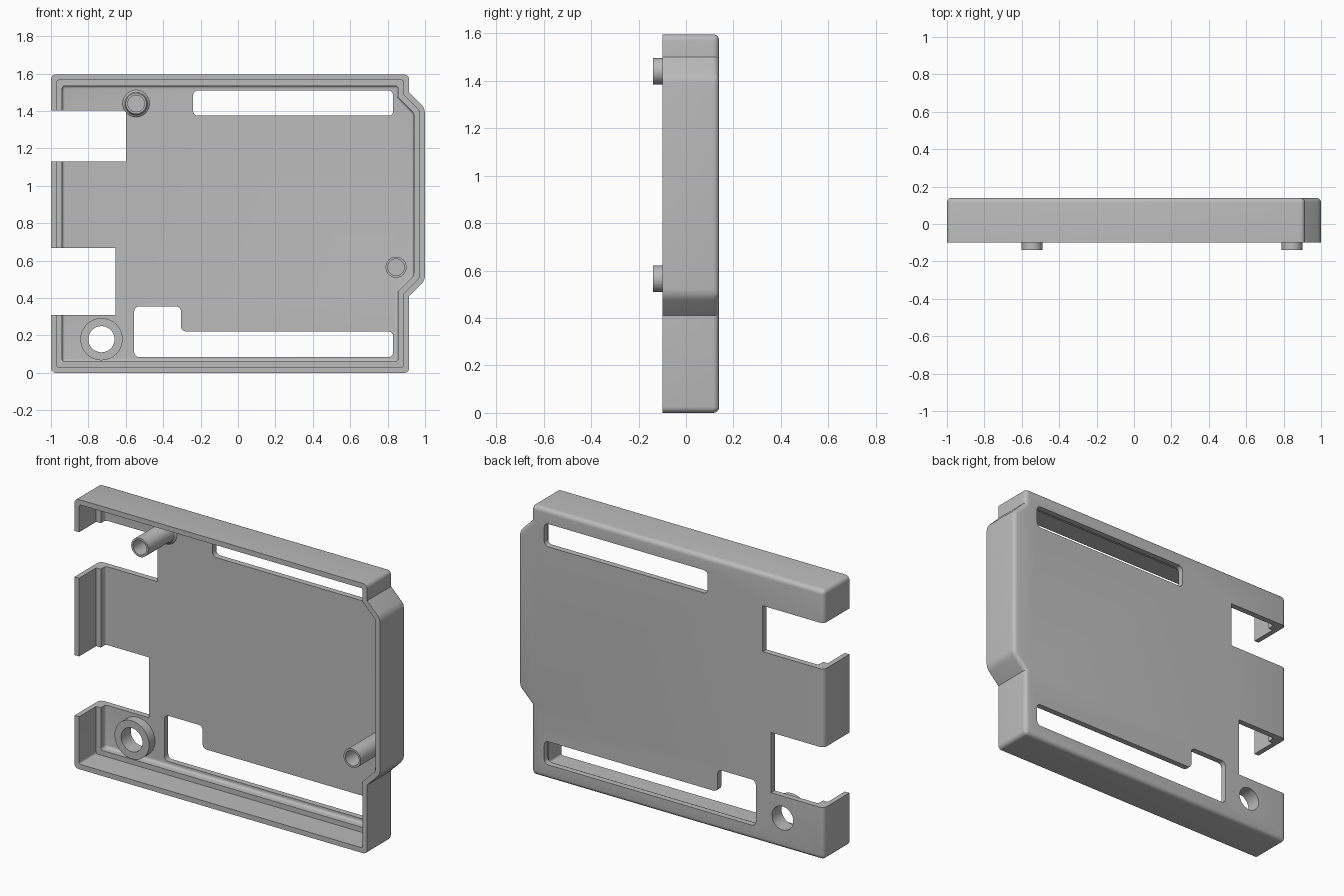
import bpy, bmesh, math
from mathutils import Matrix, Vector

if "Cube" in bpy.data.objects:
    bpy.data.objects.remove(bpy.data.objects["Cube"], do_unlink=True)

grey = bpy.data.materials.new("plain grey")
grey.use_nodes = True
grey.diffuse_color = (0.5, 0.5, 0.5, 1)
grey.node_tree.nodes["Principled BSDF"].inputs["Base Color"].default_value = (0.5, 0.5, 0.5, 1)

FRONT, BACK, FLOOR, LEDGE = -0.10, 0.14, 0.105, 0.06


def finish(name, bm):
    bmesh.ops.recalc_face_normals(bm, faces=bm.faces)
    mesh = bpy.data.meshes.new(name)
    bm.to_mesh(mesh)
    bm.free()
    mesh.materials.append(grey)
    ob = bpy.data.objects.new(name, mesh)
    bpy.context.collection.objects.link(ob)
    return ob


def prism(name, pts, y0, y1, corner=0.0, back_round=False, inner_corners=False):
    """Extrude a counter-clockwise (x, z) outline in y and round its edges."""
    bm = bmesh.new()
    a = [bm.verts.new((x, y0, z)) for x, z in pts]
    b = [bm.verts.new((x, y1, z)) for x, z in pts]
    bm.faces.new(a)
    bm.faces.new(b)
    edges, n = [], len(pts)
    for i in range(n):
        j = (i + 1) % n
        bm.faces.new((a[i], a[j], b[j], b[i]))
    for i in range(n):
        p, q, r = (Vector(pts[k % n]) for k in (i - 1, i, i + 1))
        convex = (q - p).cross(r - q) > 0
        if convex or inner_corners:
            edges.append(bm.edges.get((a[i], b[i])))
        if back_round:
            edges.append(bm.edges.get((b[i], b[(i + 1) % n])))
    bmesh.ops.recalc_face_normals(bm, faces=bm.faces)
    if corner:
        bmesh.ops.bevel(bm, geom=edges, offset=corner, segments=5,
                        profile=0.5, affect='EDGES', clamp_overlap=True)
    return finish(name, bm)


def lathe(name, cx, cz, profile):
    """Revolve a closed (radius, y) profile about an axis along y."""
    bm = bmesh.new()
    verts = [bm.verts.new((cx + r, y, cz)) for r, y in profile]
    edges = [bm.edges.new((verts[i - 1], verts[i])) for i in range(len(verts))]
    bmesh.ops.spin(bm, geom=verts + edges, cent=(cx, 0, cz), axis=(0, 1, 0),
                   angle=math.tau, steps=40, use_duplicate=False)
    bmesh.ops.remove_doubles(bm, verts=bm.verts, dist=0.0001)
    return finish(name, bm)


def rect(x0, x1, z0, z1):
    return [(x0, z0), (x1, z0), (x1, z1), (x0, z1)]


def outline(d):
    """Case outline moved inward by d; the right side has a stepped bulge."""
    s = d * math.tan(math.pi / 8)
    return [(-1 + d, d), (0.915 - d, d), (0.915 - d, 0.41 + s), (1 - d, 0.495 + s),
            (1 - d, 1.415 - s), (0.915 - d, 1.5 - s), (0.915 - d, 1.595 - d),
            (-1 + d, 1.595 - d)]


def smooth(ob):
    bpy.ops.object.select_all(action='DESELECT')
    ob.select_set(True)
    bpy.context.view_layer.objects.active = ob
    bpy.ops.object.shade_smooth_by_angle(angle=math.radians(30))


# Shell
shell = prism("case_shell", outline(0), FRONT, BACK, 0.026, back_round=True)

# Stepped cavity, wall openings, floor slots and round hole
hole = (-0.73, 0.18)
slot_shape = [(-0.555, 0.085), (0.83, 0.085), (0.83, 0.222), (-0.305, 0.222),
              (-0.305, 0.355), (-0.555, 0.355)]
cutters = [
    prism("rim_pocket", outline(0.03), -0.3, LEDGE, 0.012),
    prism("floor_pocket", outline(0.06), -0.3, FLOOR, 0.015, back_round=True),
    prism("upper_port", rect(-1.2, -0.60, 1.13, 1.402), -0.3, 0.3),
    prism("lower_port", rect(-1.2, -0.655, 0.31, 0.667), -0.3, 0.3),
    prism("upper_slot", rect(-0.24, 0.83, 1.375, 1.51), -0.3, 0.3, 0.026),
    prism("lower_slot", slot_shape, -0.3, 0.3, 0.026, inner_corners=True),
    lathe("round_hole", *hole, [(0, -0.3), (0.07, -0.3), (0.07, 0.3), (0, 0.3)]),
]
bpy.context.view_layer.objects.active = shell
for cutter in cutters:
    cutter.hide_render = True
    mod = shell.modifiers.new(cutter.name, 'BOOLEAN')
    mod.operation = 'DIFFERENCE'
    mod.solver = 'EXACT'
    mod.object = cutter
    bpy.ops.object.modifier_apply(modifier=mod.name)
for cutter in cutters:
    bpy.data.objects.remove(cutter, do_unlink=True)
smooth(shell)

# Collar around the round hole
smooth(lathe("hole_collar", *hole, [(0.07, 0.05), (0.113, 0.05), (0.113, 0.12), (0.07, 0.12)]))

# Hollow screw posts, the upper one flared at its foot
for name, x, z, flare in (("upper_post", -0.545, 1.44, 0.016), ("side_post", 0.845, 0.565, 0)):
    r = 0.056
    foot = [(r, 0.08), (r + flare * 0.3, 0.096), (r + flare, FLOOR)] if flare else []
    smooth(lathe(name, x, z, [(0, 0.0), (0.044, 0.0), (0.044, -0.14), (r, -0.14)]
                 + foot + [(r + flare, 0.12), (0, 0.12)]))
